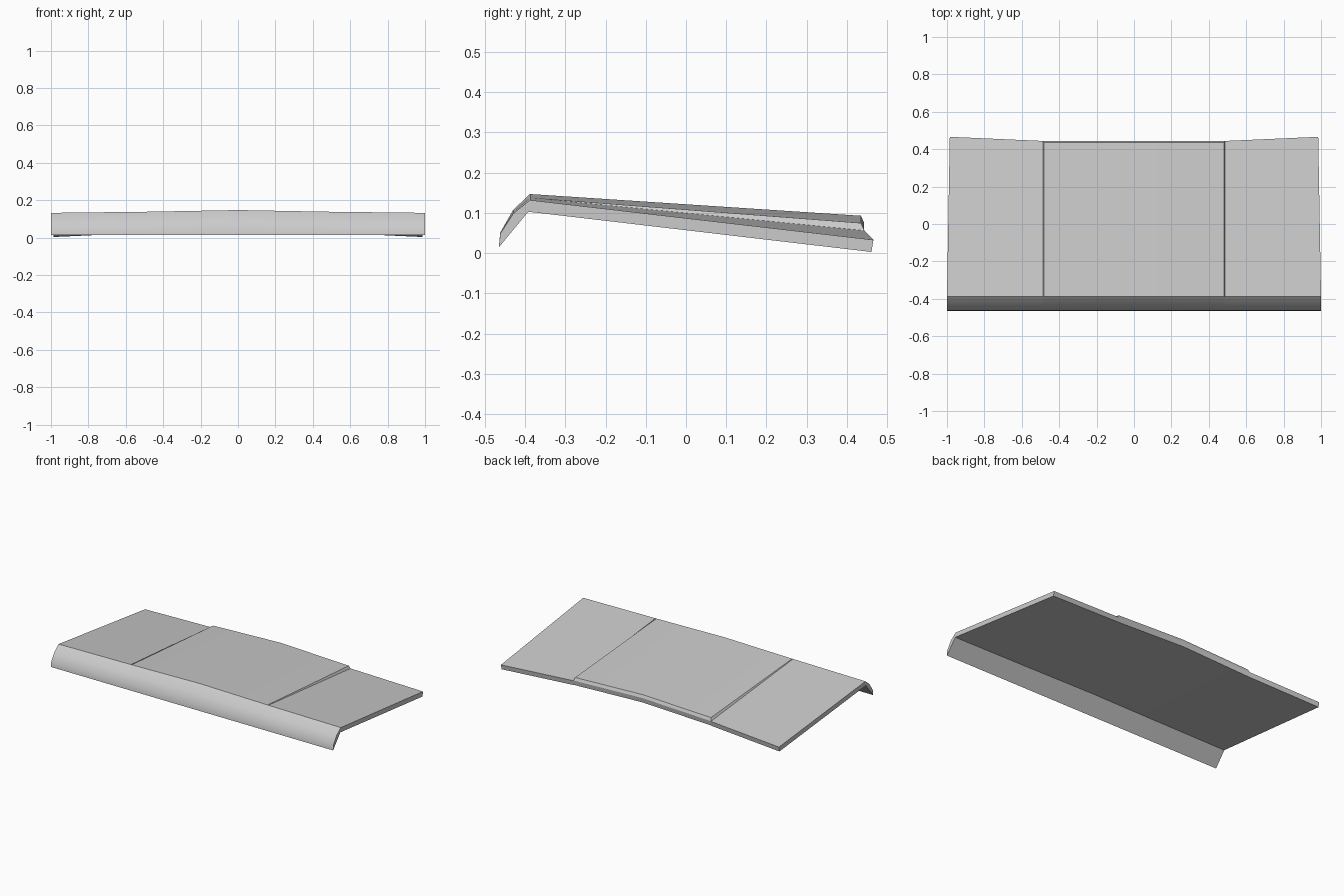
import bpy
import bmesh
import math

cube = bpy.data.objects.get("Cube")
if cube:
    bpy.data.objects.remove(cube, do_unlink=True)

# Material: plain panel grey
grey = bpy.data.materials.new("panel_grey")
grey.use_nodes = True
colour = (0.6, 0.6, 0.6, 1.0)
grey.diffuse_color = colour
grey.node_tree.nodes["Principled BSDF"].inputs["Base Color"].default_value = colour


def section(front_x, rear_x, crest_z, rear_y, rear_z, step):
    """Closed side profile: rounded lip, sloping top, rear edge and underside."""
    lift = crest_z - 0.132
    return [
        (front_x, -0.465, 0.015),
        (front_x, -0.462, 0.048 + lift * 0.2),
        (front_x, -0.430, 0.098 + lift * 0.6),
        (front_x, -0.388, crest_z),
        (rear_x, rear_y - 0.45 * step, rear_z + step),
        (rear_x, rear_y, rear_z),
        (rear_x, rear_y - 0.005, rear_z - 0.030),
        (front_x, -0.392, 0.103 + lift * 0.5),
    ]


# Half of the sections, from the outer edge to the raised centre
half = [
    section(1.0, 0.985, 0.132, 0.466, 0.033, 0.0),
    section(0.487, 0.487, 0.138, 0.444, 0.056, 0.0),
    section(0.481, 0.481, 0.138, 0.443, 0.057, 0.018),
]
middle = section(0.0, 0.0, 0.147, 0.443, 0.075, 0.018)
mirrored = [[(-x, y, z) for x, y, z in ring] for ring in half]
rings = mirrored + [middle] + half[::-1]

# Panel: skin the sections and cap both ends
bm = bmesh.new()
loops = [[bm.verts.new(p) for p in ring] for ring in rings]
for a, b in zip(loops, loops[1:]):
    for i in range(len(a)):
        j = (i + 1) % len(a)
        bm.faces.new((a[i], a[j], b[j], b[i]))
bm.faces.new(loops[0])
bm.faces.new(loops[-1][::-1])
bmesh.ops.remove_doubles(bm, verts=bm.verts[:], dist=0.0001)
bmesh.ops.recalc_face_normals(bm, faces=bm.faces[:])

mesh = bpy.data.meshes.new("hood_panel")
bm.to_mesh(mesh)
bm.free()
mesh.materials.append(grey)
panel = bpy.data.objects.new("hood_panel", mesh)
bpy.context.collection.objects.link(panel)

# Smooth the rounded lip, keep the creases sharp
bpy.ops.object.select_all(action='DESELECT')
panel.select_set(True)
bpy.context.view_layer.objects.active = panel
bpy.ops.object.shade_smooth_by_angle(angle=math.radians(32))
